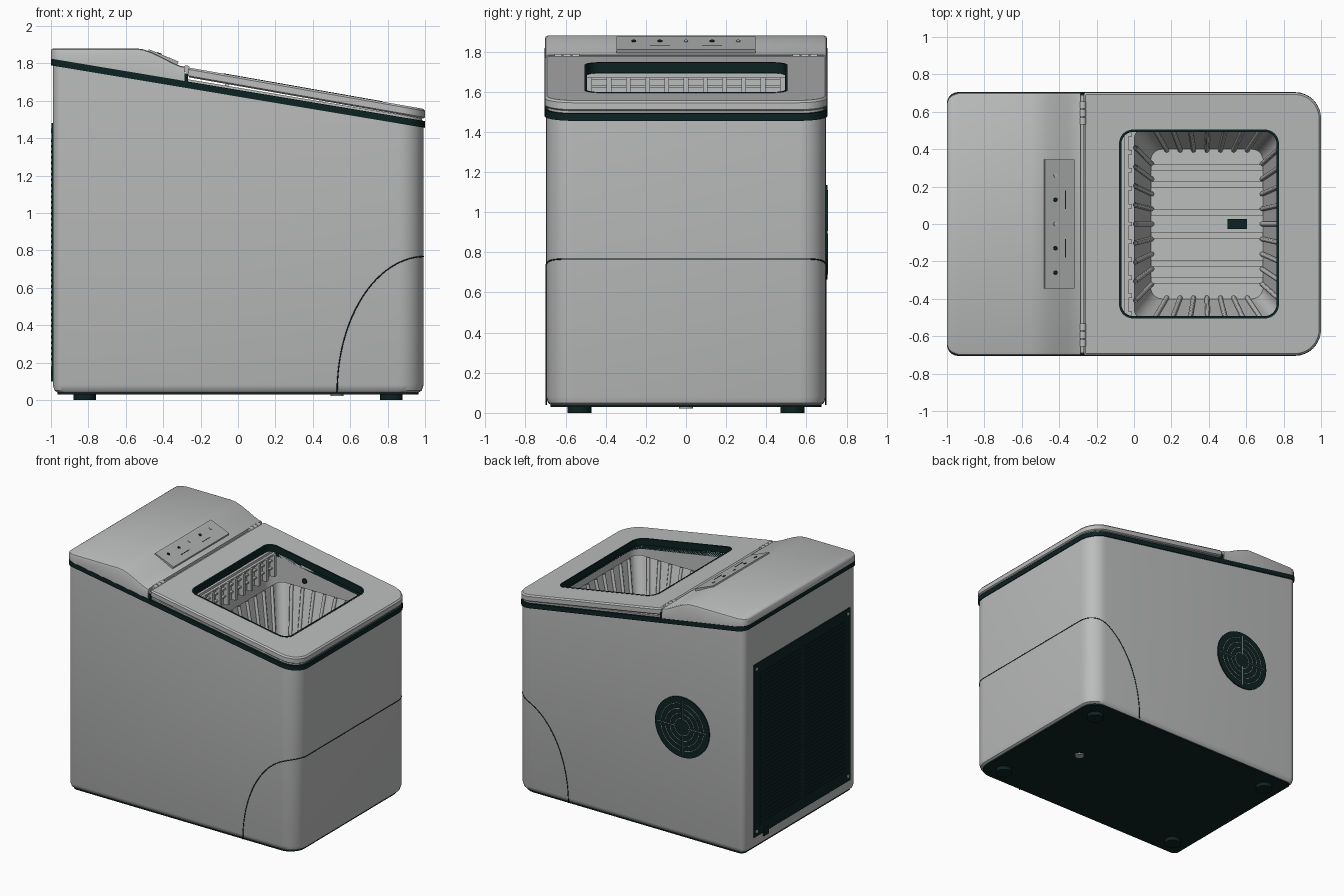
import bpy, bmesh, math
from mathutils import Vector

cube = bpy.data.objects.get("Cube")
if cube:
    bpy.data.objects.remove(cube)


def material(name, rgb, rough=0.5):
    m = bpy.data.materials.new(name)
    m.use_nodes = True
    m.diffuse_color = (*rgb, 1)
    b = m.node_tree.nodes["Principled BSDF"]
    b.inputs["Base Color"].default_value = (*rgb, 1)
    b.inputs["Roughness"].default_value = rough
    return m


GREY = material("light grey plastic", (0.50, 0.51, 0.505))
DARK = material("dark green black", (0.004, 0.016, 0.016))
PANEL = material("panel grey", (0.42, 0.43, 0.425))


def finish(name, bm, mat, angle=35):
    bmesh.ops.recalc_face_normals(bm, faces=bm.faces)
    me = bpy.data.meshes.new(name)
    bm.to_mesh(me)
    bm.free()
    ob = bpy.data.objects.new(name, me)
    bpy.context.collection.objects.link(ob)
    me.materials.append(mat)
    bpy.ops.object.select_all(action="DESELECT")
    ob.select_set(True)
    bpy.context.view_layer.objects.active = ob
    bpy.ops.object.shade_smooth_by_angle(angle=math.radians(angle))
    return ob


def rrect(x0, x1, y0, y1, rf, rb, n=8):
    """Plan outline with front (+x) and rear (-x) corner radii."""
    pts = []
    for cx, cy, r, a0 in ((x1 - rf, y1 - rf, rf, 0), (x0 + rb, y1 - rb, rb, 90),
                          (x0 + rb, y0 + rb, rb, 180), (x1 - rf, y0 + rf, rf, 270)):
        for i in range(n + 1):
            a = math.radians(a0 + 90 * i / n)
            pts.append((cx + r * math.cos(a), cy + r * math.sin(a)))
    return pts


def lift(outline, z):
    return [(x, y, z(x) if callable(z) else z) for x, y in outline]


def loft(name, rings, mat, caps=(True, True), wrap=False):
    bm = bmesh.new()
    vs = [[bm.verts.new(p) for p in r] for r in rings]
    pairs = list(zip(vs, vs[1:])) + ([(vs[-1], vs[0])] if wrap else [])
    for a, b in pairs:
        for i in range(len(a)):
            j = (i + 1) % len(a)
            bm.faces.new((a[i], a[j], b[j], b[i]))
    if not wrap:
        if caps[0]:
            bm.faces.new(vs[0])
        if caps[1]:
            bm.faces.new(vs[-1])
    return finish(name, bm, mat)


def boxes(name, specs, mat):
    """One object from boxes given as (x0, x1, y0, y1, z0, z1)."""
    bm = bmesh.new()
    for x0, x1, y0, y1, z0, z1 in specs:
        for v in bmesh.ops.create_cube(bm, size=1)["verts"]:
            v.co = ((x0 + x1) / 2 + v.co.x * (x1 - x0), (y0 + y1) / 2 + v.co.y * (y1 - y0),
                    (z0 + z1) / 2 + v.co.z * (z1 - z0))
    return finish(name, bm, mat)


def cylinder(name, centre, r, h, mat, axis="Z", seg=32):
    bm = bmesh.new()
    bmesh.ops.create_cone(bm, cap_ends=True, segments=seg, radius1=r, radius2=r, depth=h)
    ob = finish(name, bm, mat)
    ob.location = centre
    ob.rotation_euler = {"X": (0, math.pi / 2, 0), "Y": (math.pi / 2, 0, 0), "Z": (0, 0, 0)}[axis]
    return ob


def wire(name, paths, r, mat, cyclic=False):
    cu = bpy.data.curves.new(name, "CURVE")
    cu.dimensions = "3D"
    cu.bevel_depth = r
    cu.bevel_resolution = 1
    for pts in paths:
        s = cu.splines.new("POLY")
        s.points.add(len(pts) - 1)
        for p, co in zip(s.points, pts):
            p.co = (*co, 1)
        s.use_cyclic_u = cyclic
    cu.materials.append(mat)
    ob = bpy.data.objects.new(name, cu)
    bpy.context.collection.objects.link(ob)
    return ob


# Sloped heights: underside of the band, and the lid
def base(d=0):
    return lambda x: 1.622 - 0.167 * x + d


def lid_z(d=0):
    return lambda x: 1.731 - 0.176 * x + d


# Body shell and dark underside
full = rrect(-1, 1, -0.705, 0.705, 0.14, 0.06)
side = rrect(-0.99, 0.992, -0.697, 0.697, 0.135, 0.055)
low = rrect(-0.98, 0.982, -0.687, 0.687, 0.125, 0.045)
under = rrect(-0.965, 0.965, -0.675, 0.675, 0.12, 0.04)
loft("body", [lift(under, 0.04), lift(low, 0.05), lift(side, 0.08), lift(side, base(0.004))], GREY,
     (True, False))
loft("underside", [lift(under, 0.03), lift(under, 0.045)], DARK)
for sx in (-1, 1):
    for sy in (-1, 1):
        cylinder("foot", (0.82 * sx, 0.53 * sy, 0.018), 0.06, 0.036, DARK)
cylinder("drain_plug", (0.53, 0, 0.027), 0.035, 0.012, PANEL)

# Dark band under the covers, and rim plate beneath the lid
hole = rrect(-0.1, 0.82, -0.54, 0.54, 0.08, 0.08)
loft("band", [lift(full, base()), lift(full, base(0.036)), lift(hole, base(0.036)), lift(hole, base())],
     DARK, wrap=True)
rim = rrect(-0.295, 0.985, -0.69, 0.69, 0.125, 0.01)
loft("rim_plate", [lift(rim, base(0.034)), lift(rim, base(0.048)), lift(hole, base(0.048)),
                   lift(hole, base(0.034))], GREY, wrap=True)

# Lid with window opening and dark seal
lid = rrect(-0.268, 1, -0.703, 0.703, 0.14, 0.012)
lid_in = rrect(-0.26, 0.99, -0.693, 0.693, 0.13, 0.01)
win = rrect(-0.08, 0.775, -0.505, 0.505, 0.075, 0.075)
win_in = rrect(-0.068, 0.763, -0.493, 0.493, 0.066, 0.066)
loft("lid", [lift(lid_in, lid_z(-0.052)), lift(lid, lid_z(-0.044)), lift(lid, lid_z(-0.01)),
             lift(lid_in, lid_z()), lift(win, lid_z()), lift(win, lid_z(-0.052))], GREY, wrap=True)
loft("window_seal", [lift(win, lid_z(-0.05)), lift(win, lid_z(0.002)), lift(win_in, lid_z(0.002)),
                     lift(win_in, lid_z(-0.05))], DARK, wrap=True)

# Rear cover: cross-sections swept from back to hinge
sections = []
for x, w, z in ((-1, 0.645, 1.872), (-0.992, 0.672, 1.878), (-0.97, 0.692, 1.88), (-0.935, 0.703, 1.88),
                (-0.55, 0.703, 1.88), (-0.51, 0.703, 1.876), (-0.46, 0.703, 1.859),
                (-0.4, 0.703, 1.83), (-0.35, 0.703, 1.804), (-0.31, 0.703, 1.787), (-0.285, 0.703, 1.782)):
    b, c = base(0.034)(x), 0.016
    sections.append([(x, -w, b), (x, -w, z - c), (x, -w + 0.3 * c, z - 0.3 * c), (x, -w + c, z),
                     (x, w - c, z), (x, w - 0.3 * c, z - 0.3 * c), (x, w, z - c), (x, w, b)])
loft("rear_cover", sections, GREY)

# Control panel tilted on the cover, with its buttons and bars
tilt = math.atan2(0.066, 0.16)
plate = boxes("control_panel", [(-0.086, 0.086, -0.345, 0.345, -0.012, 0.008)], PANEL)
keys = boxes("panel_bars", [(0.03, 0.035, s * 0.13 - 0.05, s * 0.13 + 0.05, 0.006, 0.0095)
                            for s in (-1, 1)], DARK)
for ob in (plate, keys):
    ob.location, ob.rotation_euler = (-0.4, 0, 1.835), (0, tilt, 0)
for y, mat, r in ((0.26, GREY, 0.011), (0.13, DARK, 0.012), (0, GREY, 0.011), (-0.13, DARK, 0.012),
                  (-0.26, DARK, 0.012)):
    b = cylinder("panel_button", (-0.42, y, 1.8515), r, 0.008, mat, seg=16)
    b.rotation_euler = (0, tilt, 0)

# Hinge gap and hinge knuckles
boxes("hinge_gap", [(-0.287, -0.266, -0.7, 0.7, 1.70, 1.745)], DARK)
wire("hinge_pin", [[(-0.276, -0.69, 1.755), (-0.276, 0.69, 1.755)]], 0.011, GREY)
for s in (-1, 1):
    for i in range(3):
        cylinder("hinge_knuckle", (-0.275, s * (0.55 + 0.043 * i), 1.77), 0.019, 0.038, GREY, "Y", 16)

# Seam around the lower front: quarter ellipses joined across the front
arc = [(1 - 0.47 * math.cos(a), 0.04 + 0.727 * math.sin(a))
       for a in [math.pi / 2 * i / 24 for i in range(25)]]
arc = [(x, z) for x, z in arc if x < 0.856]
corner = [p for p in side[:9]][::-1]
half = [(x, 0.697, z) for x, z in arc]
half += [(x, y, min(0.767, 0.04 + 0.727 * math.sqrt(max(0, 1 - ((1 - x) / 0.47) ** 2)))) for x, y in corner]
wire("front_seam", [half + [(x, -y, z) for x, y, z in reversed(half)]], 0.0035, DARK)

# Round vent on the side
cylinder("side_vent", (-0.46, 0.699, 0.9), 0.235, 0.012, DARK, "Y", 48)
rings = []
for r in (0.065, 0.105, 0.145, 0.185):
    for q in range(4):
        rings.append([(-0.46 + r * math.cos(a), 0.705, 0.9 + r * math.sin(a))
                      for a in [math.radians(90 * q + 6 + 78 * i / 10) for i in range(11)]])
rings += [[(-0.46 + 0.05 * c, 0.705, 0.9 + 0.05 * s), (-0.46 + 0.21 * c, 0.705, 0.9 + 0.21 * s)]
          for c, s in ((1, 0), (-1, 0), (0, 1), (0, -1))]
wire("side_vent_lines", rings, 0.002, GREY)

# Louvred back panel with screws and drain spout
boxes("back_panel", [(-0.996, -0.985, -0.61, 0.58, 0.13, 1.48)], DARK)
boxes("back_louvres", [(-1.0, -0.994, y0, y0 + 0.5, 0.21 + 0.03 * i, 0.224 + 0.03 * i)
                       for i in range(40) for y0 in (-0.54, 0.01)], DARK)
for y in (-0.58, 0.55):
    for z in (0.17, 1.44):
        cylinder("panel_screw", (-0.997, y, z), 0.012, 0.005, GREY, "X", 12)
boxes("drain_spout", [(-1.0, -0.985, 0.4, 0.46, 0.1, 0.16)], DARK)

# Ice chamber liner with sensor
floor = rrect(-0.1, 0.82, -0.54, 0.54, 0.08, 0.08)
loft("chamber_liner", [lift(floor, 1.0), lift(hole, base(0.04))], GREY, (True, False))
cylinder("sensor", (0.2, 0.538, 1.5), 0.02, 0.012, DARK, "Y", 16)

# Ribbed tapered basket
top, bot, zt, zb = (0.0, 0.79, 0.515), (0.09, 0.69, 0.40), 1.46, 1.06
loft("basket", [lift(rrect(t[0], t[1], -t[2], t[2], 0.06, 0.06), z) for t, z in ((top, zt), (bot, zb))],
     GREY, (False, True))
ribs = []
for i in range(9):
    k = -1 + 2 * (i + 0.5) / 9
    for e in (0, 1):
        o = 0.006 if e == 0 else -0.006
        ribs.append([(top[e] + o, k * 0.46, zt), (bot[e] + o, k * 0.36, zb)])
    if i < 7:
        u = (i + 0.5) / 7
        for s in (-1, 1):
            ribs.append([(0.06 + 0.67 * u, s * 0.509, zt), (0.14 + 0.5 * u, s * 0.394, zb)])
wire("basket_ribs", ribs, 0.013, GREY)
boxes("basket_floor_ribs", [(bot[0], bot[1], y - 0.017, y + 0.017, zb, zb + 0.015)
                            for y in (-0.3, -0.21, -0.06, 0.06, 0.21, 0.3)], GREY)
boxes("basket_drain", [(0.5, 0.605, -0.027, 0.027, zb, zb + 0.018)], DARK)

# Slatted flap hanging behind the basket
boxes("ice_flap", [(-0.07, -0.05, -0.51, 0.51, 1.5, 1.69)]
      + [(-0.055, -0.012, 0.096 * i - 0.012, 0.096 * i + 0.012, 1.5, 1.67) for i in range(-5, 6)]
      + [(-0.055, -0.03, -0.51, 0.51, z, z + 0.012) for z in (1.56, 1.62, 1.66)], GREY)
